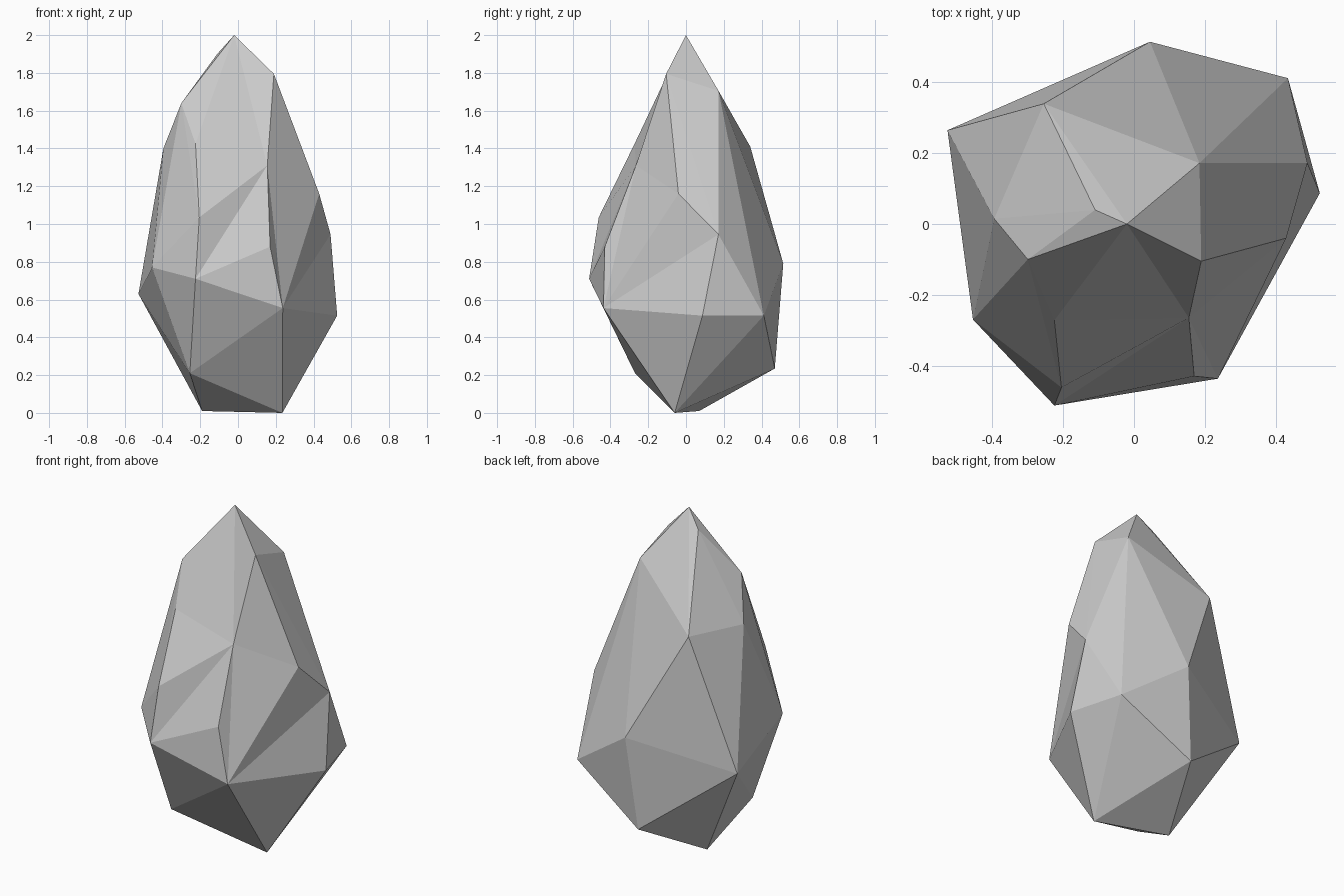
import bpy, bmesh
from mathutils import Vector

if "Cube" in bpy.data.objects:
    bpy.data.objects.remove(bpy.data.objects["Cube"])

# Rock corners, grouped by height
tip = [(-.02, 0, 2), (-.11, .04, 1.9), (.19, -.105, 1.795), (.185, .172, 1.705), (-.30, -.10, 1.64)]
shoulder = [(-.255, .34, 1.41), (-.395, .015, 1.40), (-.225, -.272, 1.425),
            (.155, -.265, 1.31), (.43, -.04, 1.16), (-.205, -.462, 1.035)]
belly = [(.49, .172, .945), (.17, -.43, .88), (.045, .515, .79), (-.455, -.27, .77),
         (-.225, -.513, .71), (-.527, .265, .63), (.237, -.437, .555),
         (.525, .087, .515), (.435, .412, .515)]
base = [(-.01, .47, .235), (-.255, -.27, .21), (-.19, .07, .01), (.235, -.06, 0)]

# Corners at the dents: pushed out while skinning, then pulled back in
dents = {shoulder[3]: Vector((0, -.115, 0)), belly[0]: Vector((.09, 0, 0))}

# Faceted skin over the corners
bm = bmesh.new()
pulled = []
for p in tip + shoulder + belly + base:
    push = dents.get(p, Vector())
    v = bm.verts.new(Vector(p) + push)
    if p in dents:
        pulled.append((v, Vector(p)))
bmesh.ops.convex_hull(bm, input=bm.verts[:])
for v, home in pulled:
    v.co = home
bmesh.ops.recalc_face_normals(bm, faces=bm.faces[:])

mesh = bpy.data.meshes.new("rock")
bm.to_mesh(mesh)
bm.free()
rock = bpy.data.objects.new("rock", mesh)
bpy.context.collection.objects.link(rock)
